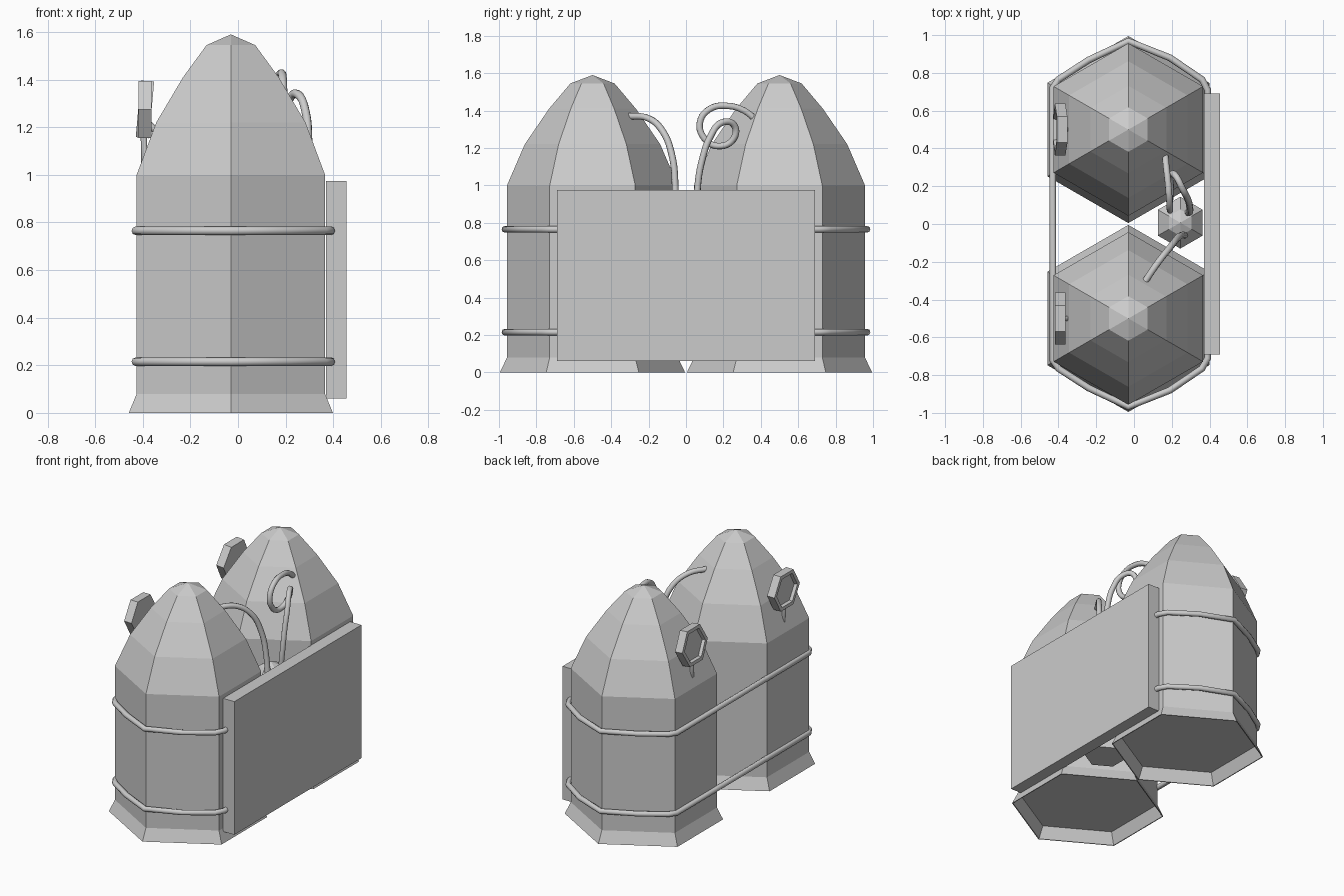
import bpy, bmesh
from math import pi, sin, cos

if "Cube" in bpy.data.objects:
    bpy.data.objects.remove(bpy.data.objects["Cube"])


def lathe(name, profile, loc, rot=(0, 0, 0), sides=6):
    """Spin an (r, z) profile into a flat-sided solid with corners on +-y."""
    bm = bmesh.new()
    rings = []
    for r, z in profile:
        if r == 0:
            rings.append([bm.verts.new((0, 0, z))] * sides)
        else:
            rings.append([bm.verts.new((r * cos(pi / 2 + 2 * pi * i / sides),
                                        r * sin(pi / 2 + 2 * pi * i / sides), z))
                          for i in range(sides)])
    for a, b in zip(rings, rings[1:]):
        for i in range(sides):
            j = (i + 1) % sides
            quad = list(dict.fromkeys([a[i], a[j], b[j], b[i]]))
            bm.faces.new(quad)
    bmesh.ops.recalc_face_normals(bm, faces=bm.faces[:])
    me = bpy.data.meshes.new(name)
    bm.to_mesh(me)
    bm.free()
    ob = bpy.data.objects.new(name, me)
    ob.location, ob.rotation_euler = loc, rot
    bpy.context.collection.objects.link(ob)
    return ob


def tube(name, pts, radius, smooth_path=True):
    """Round tube along a path, converted to a smooth mesh."""
    cu = bpy.data.curves.new(name, 'CURVE')
    cu.dimensions = '3D'
    cu.bevel_depth, cu.bevel_resolution, cu.use_fill_caps = radius, 2, True
    cu.resolution_u = 6
    if smooth_path:
        sp = cu.splines.new('BEZIER')
        sp.bezier_points.add(len(pts) - 1)
        for bp, p in zip(sp.bezier_points, pts):
            bp.co = p
            bp.handle_left_type = bp.handle_right_type = 'AUTO'
    else:
        sp = cu.splines.new('POLY')
        sp.points.add(len(pts) - 1)
        for q, p in zip(sp.points, pts):
            q.co = (*p, 1)
    ob = bpy.data.objects.new(name, cu)
    bpy.context.collection.objects.link(ob)
    bpy.ops.object.select_all(action='DESELECT')
    ob.select_set(True)
    bpy.context.view_layer.objects.active = ob
    bpy.ops.object.convert(target='MESH')
    bpy.ops.object.shade_smooth_by_angle(angle=0.9)
    return ob


# Twin tanks with flared, hollow feet and faceted domes
tank = [(0, .08), (.45, .08), (.488, 0), (.495, 0), (.457, .08), (.457, 1.0),
        (.362, 1.22), (.232, 1.41), (.118, 1.545), (0, 1.59)]
# Hexagonal dials with recessed faces
dial = [(0, -.028), (.138, -.028), (.138, .028), (.112, .028), (.105, .008), (0, .008)]
for side, label, tilt in ((-1, "front", 0), (1, "rear", .09)):
    y = side * .5
    lathe("tank_" + label, tank, (-.03, y, 0))
    lathe("dial_" + label, dial, (-.391, y, 1.275), (0, -pi / 2 + -tilt * -1, 0))
    tube("dial_stem_" + label, [(-.395, y, 1.17), (-.395, y, 1.06), (-.34, y, 1.03)],
         .014, False)
    tube("dial_strut_" + label, [(-.38, y, 1.22), (-.31, y, 1.15)], .014, False)

# Mounting panel
bpy.ops.mesh.primitive_cube_add(size=1, location=(.4125, 0, .5175))
panel = bpy.context.object
panel.name = "mounting_panel"
panel.scale = (.085, 1.38, .915)

# Straps around both tanks, ending inside the panel
half = [(.39, .64), (.39, .71), (.36, .765), (.19, .88), (-.03, .968),
        (-.24, .868), (-.40, .765), (-.43, .72)]
for z, label in ((.215, "lower"), (.765, "upper")):
    path = [(x, y, z) for x, y in half] + [(x, -y, z) for x, y in reversed(half)]
    tube("strap_" + label, path, .018, False)

# Small canister between the tanks
lathe("small_canister", [(0, .07), (.137, .07), (.137, .82), (.07, .9), (0, .93)],
      (.245, .007, 0))

# Hoses from the canister to each dome
tube("hose_front", [(.27, -.06, .84), (.255, -.058, 1.0), (.23, -.075, 1.16),
                    (.19, -.125, 1.29), (.13, -.2, 1.358), (.055, -.31, 1.37)], .018)
tube("hose_rear", [(.28, .06, .84), (.295, .063, 1.0), (.295, .085, 1.13),
                   (.285, .13, 1.26), (.255, .19, 1.335), (.22, .255, 1.325),
                   (.20, .255, 1.25), (.192, .17, 1.21), (.19, .095, 1.255),
                   (.19, .075, 1.34), (.187, .13, 1.41), (.18, .22, 1.425),
                   (.17, .31, 1.4), (.165, .37, 1.355)], .018)
